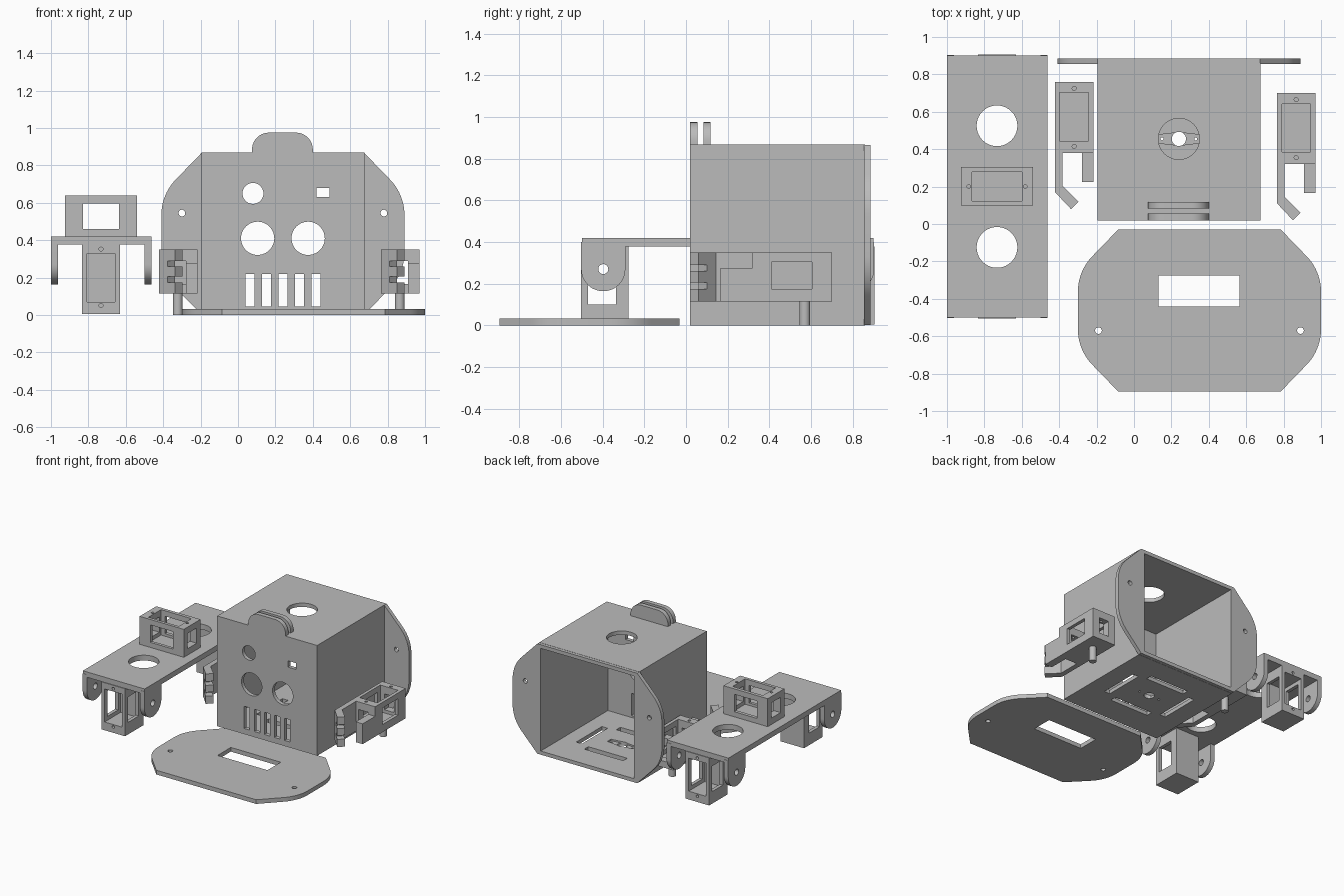
import bpy, bmesh, math
from mathutils import Vector

if "Cube" in bpy.data.objects:
    bpy.data.objects.remove(bpy.data.objects["Cube"], do_unlink=True)

grey = bpy.data.materials.new("plain_grey")
grey.use_nodes = True
COLOUR = (0.5, 0.5, 0.5, 1)
grey.diffuse_color = COLOUR
grey.node_tree.nodes["Principled BSDF"].inputs["Base Color"].default_value = COLOUR


def prism(name, pts, axis, lo, hi):
    """Extrude a flat outline along an axis (0=x, 1=y, 2=z)."""
    def place(p, w):
        c = list(p)
        c.insert(axis, w)
        return Vector(c)
    bm = bmesh.new()
    base = bm.faces.new([bm.verts.new(place(p, lo)) for p in pts])
    ext = bmesh.ops.extrude_face_region(bm, geom=[base])
    shift = place((0, 0), hi - lo)
    bmesh.ops.translate(bm, vec=shift, verts=[v for v in ext["geom"] if isinstance(v, bmesh.types.BMVert)])
    bmesh.ops.recalc_face_normals(bm, faces=bm.faces)
    mesh = bpy.data.meshes.new(name)
    bm.to_mesh(mesh)
    bm.free()
    mesh.materials.append(grey)
    obj = bpy.data.objects.new(name, mesh)
    bpy.context.collection.objects.link(obj)
    return obj


def box(name, x, y, z):
    return prism(name, [(x[0], y[0]), (x[1], y[0]), (x[1], y[1]), (x[0], y[1])], 2, *z)


def arc(u, v, r, start, end, n):
    angles = [math.radians(start + (end - start) * i / n) for i in range(n + 1)]
    return [(u + r * math.cos(a), v + r * math.sin(a)) for a in angles]


def rod(name, u, v, r, axis, lo, hi, n=40):
    return prism(name, arc(u, v, r, 0, 360, n)[:-1], axis, lo, hi)


def cut(obj, *cutters):
    """Subtract each cutter, bake the result and drop the cutter."""
    for c in cutters:
        mod = obj.modifiers.new("cut", "BOOLEAN")
        mod.operation, mod.solver, mod.object = "DIFFERENCE", "EXACT", c
        bpy.context.view_layer.update()
        mesh = bpy.data.meshes.new_from_object(obj.evaluated_get(bpy.context.evaluated_depsgraph_get()))
        obj.modifiers.clear()
        obj.data = mesh
        bpy.data.objects.remove(c, do_unlink=True)
    return obj


def smooth(*objs):
    bpy.ops.object.select_all(action="DESELECT")
    for o in objs:
        o.select_set(True)
    bpy.context.view_layer.objects.active = objs[0]
    bpy.ops.object.shade_smooth_by_angle(angle=math.radians(30))


def cover_outline(cx, cv):
    """Rectangle with chamfers that round into the short sides."""
    r, side = 0.273, 0.65
    q = arc(side - r, 0.1, r, 0, 45, 10) + [(0.435, 0.4325)]
    q = q + [(-u, v) for u, v in reversed(q)]
    q = q + [(u, -v) for u, v in reversed(q)]
    return [(cx + u, cv + v) for u, v in q]


# Main hull: box open at the back
CX, CY = 0.24, 0.455
hull = box("hull", (-0.195, 0.675), (0.02, 0.86), (0, 0.868))
cut(hull, box("c", (-0.165, 0.645), (0.05, 1), (0.03, 0.838)),
    rod("c", CX, CY, 0.11, 2, 0.7, 1),
    rod("c", 0.08, 0.65, 0.056, 1, 0, 0.1),
    box("c", (0.42, 0.49), (0, 0.1), (0.63, 0.68)))
for x in (0.105, 0.375):
    cut(hull, rod("c", x, 0.41, 0.089, 1, 0, 0.1))
for i in range(5):
    x = 0.04 + 0.088 * i
    cut(hull, box("c", (x, x + 0.048), (0, 0.1), (0.045, 0.22)))

# Floor: horn recess, shaft hole, screw holes and four slots
horn = [(-0.11, -0.022), (0, -0.035), (0.11, -0.022), (0.11, 0.022), (0, 0.035), (-0.11, 0.022)]
cut(hull, prism("c", [(CX + u, CY + v) for u, v in horn], 2, 0.018, 0.06),
    rod("c", CX, CY, 0.038, 2, -0.1, 0.1))
for s in (-1, 1):
    cut(hull, rod("c", CX + s * 0.09, CY, 0.008, 2, -0.1, 0.1, 12),
        box("c", (CX + s * 0.26 - 0.025, CX + s * 0.26 + 0.025), (CY - 0.16, CY + 0.16), (-0.1, 0.1)),
        box("c", (CX - 0.17, CX + 0.17), (CY + s * 0.2 - 0.025, CY + s * 0.2 + 0.025), (-0.1, 0.1)))

# Rear flange and the matching loose cover
flange = prism("rear_flange", cover_outline(CX, 0.434), 1, 0.855, 0.885)
cut(flange, box("c", (-0.165, 0.645), (0.5, 1), (0.03, 0.838)))
cover = prism("cover_plate", cover_outline(0.35, -0.4625), 2, 0, 0.033)
cut(cover, box("c", (0.13, 0.565), (-0.44, -0.275), (-0.1, 0.1)))
for s in (-1, 1):
    cut(flange, rod("c", CX + s * 0.54, 0.545, 0.018, 1, 0.8, 1, 20))
    cut(cover, rod("c", 0.35 + s * 0.54, -0.57, 0.018, 2, -0.1, 0.1, 20))

# Pair of rounded tabs on the roof
tab = [(0.4, 0.86)] + arc(0.31, 0.885, 0.09, 0, 90, 10) + arc(0.165, 0.885, 0.09, 90, 180, 10) + [(0.075, 0.86)]
tabs = [prism("roof_tab", tab, 1, y, y + 0.035) for y in (0.02, 0.083)]

# Leg frame: plate with two round holes and a motor mount on top
PX, PY = -0.7325, 0.2
frame = box("frame_plate", (-1, -0.463), (-0.5, 0.9), (0.378, 0.42))
cut(frame, rod("c", PX, 0.525, 0.109, 2, 0, 1), rod("c", PX, -0.125, 0.109, 2, 0, 1))
mount = box("top_mount", (-0.925, -0.54), (0.098, 0.305), (0.42, 0.64))
cut(mount, box("c", (-0.865, -0.6), (0.122, 0.278), (0.44, 0.8)),
    box("c", (-0.83, -0.635), (0, 0.5), (0.46, 0.597)),
    box("c", (-1, -0.4), (0.145, 0.258), (0.47, 0.59)))
for s in (-1, 1):
    cut(mount, rod("c", PX + s * 0.151, PY, 0.01, 2, 0.5, 0.8, 12))

# Ends of the frame: hinge ears and motor boxes, mirrored front to back
ears = []
for s, end in ((-1, "front"), (1, "back")):
    def span(a, b):
        return tuple(sorted((PY + s * a, PY + s * b)))
    ey = PY + s * 0.597
    outline = arc(ey, 0.27, 0.106, 180, 360, 24) + [(ey + 0.106, 0.4), (ey - 0.106, 0.4)]
    for x in (-1, -0.5):
        ear = prism(end + "_ear", outline, 0, x, x + 0.037)
        ears.append(cut(ear, rod("c", ey, 0.27, 0.024, 0, -2, 0, 24)))
    motor = box(end + "_motor_box", (-0.835, -0.63), span(0.475, 0.705), (0.005, 0.379))
    cut(motor, box("c", (-0.808, -0.657), span(0.505, 0.9), (0.07, 0.33)),
        box("c", (-1, -0.5), span(0.535, 0.67), (0.1, 0.3)))
    for z in (0.05, 0.352):
        cut(motor, rod("c", PX, z, 0.011, 1, *span(0.6, 0.8), 12))


# Arms: motor box with a hooked hinge finger and a peg underneath
def arm(name, dx, dy):
    def rel(pts):
        return [(x + dx, y + dy) for x, y in pts]

    def block(x, y, z):
        return box("c", (x[0] + dx, x[1] + dx), (y[0] + dy, y[1] + dy), z)
    plan = [(0.765, 0.70), (0.765, 0.11), (0.85, 0.02), (0.89, 0.06), (0.805, 0.145),
            (0.805, 0.32), (0.91, 0.32), (0.91, 0.165), (0.97, 0.165), (0.97, 0.70)]
    body = prism(name, rel(plan), 2, 0.115, 0.35)
    cut(body, block((0.79, 0.943), (0.385, 0.642), (0.14, 0.5)),
        block((0.7, 1.1), (0.41, 0.605), (0.175, 0.305)),
        block((0.825, 0.91), (0.31, 0.8), (0.165, 0.29)),
        block((0.9, 1.1), (0.1, 0.32), (0.275, 0.5)))
    for y in (0.355, 0.665):
        cut(body, rod("c", 0.867 + dx, y + dy, 0.011, 2, 0.2, 0.5, 12))
    gap = rel([(0.78, 0.03), (0.85, -0.04), (0.95, 0.06), (0.88, 0.13)])
    for z in (0.175, 0.26):
        cut(body, prism("c", gap, 2, z, z + 0.03))
    return rod(name + "_peg", 0.865 + dx, 0.57 + dy, 0.026, 2, 0, 0.12, 24)


pegs = [arm("left_arm", 0, 0), arm("right_arm", -1.187, 0.06)]
smooth(hull, flange, cover, frame, *tabs, *ears, *pegs)
